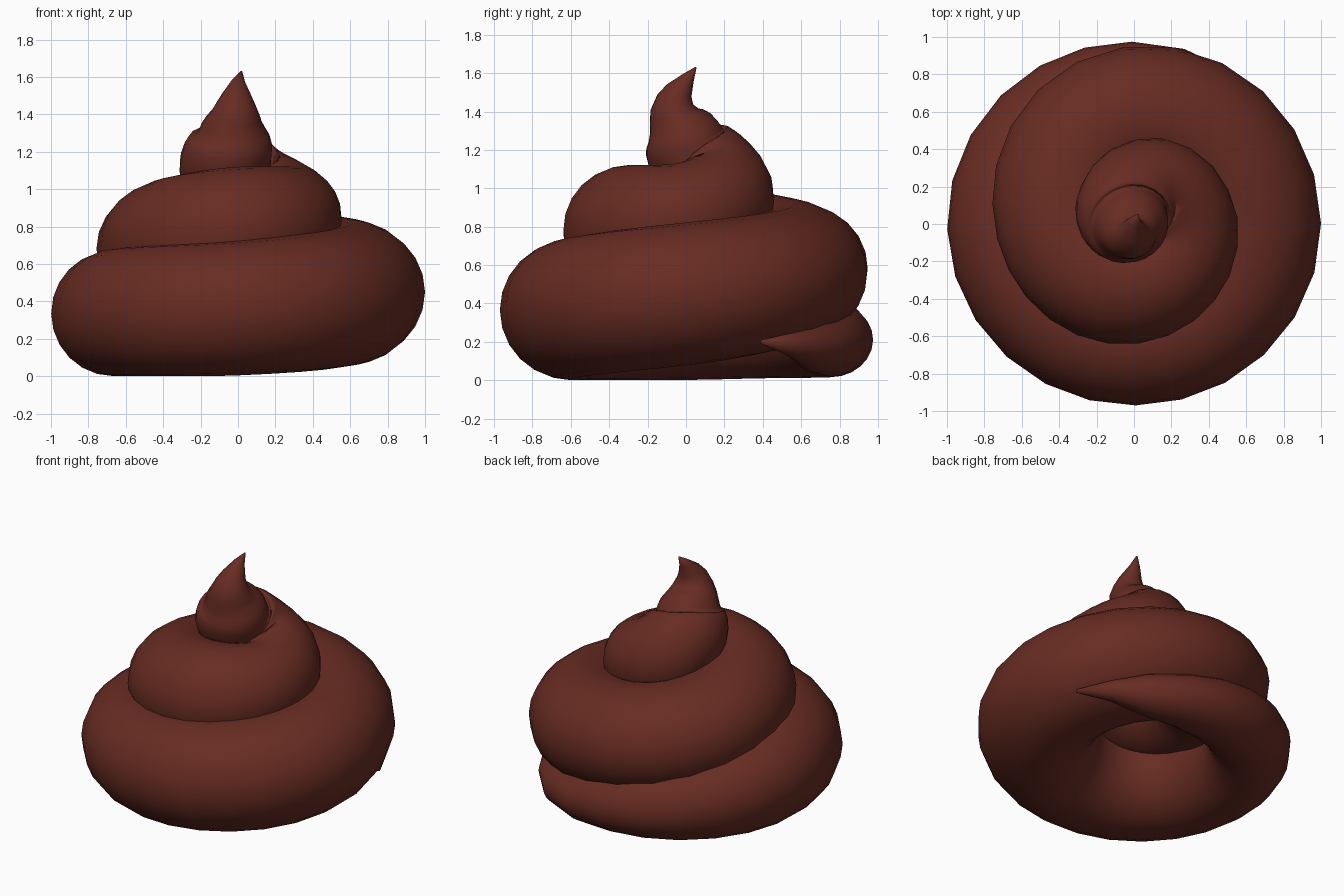
import bpy
import bmesh
from math import radians, cos, sin, tau
from mathutils import Vector

cube = bpy.data.objects.get("Cube")
if cube:
    bpy.data.objects.remove(cube, do_unlink=True)

STEP = 15    # degrees of winding between rings
SIDES = 24   # points around the tube

# winding angle, centre radius, centre height, half width, half height
KEYS = [
    (26, 0.90, 0.20, 0.01, 0.01),
    (55, 0.83, 0.17, 0.14, 0.13),
    (90, 0.755, 0.21, 0.22, 0.195),
    (135, 0.73, 0.27, 0.26, 0.26),
    (180, 0.67, 0.335, 0.33, 0.335),
    (270, 0.61, 0.365, 0.36, 0.36),
    (360, 0.615, 0.45, 0.385, 0.37),
    (450, 0.57, 0.58, 0.38, 0.345),
    (540, 0.37, 0.70, 0.37, 0.345),
    (630, 0.30, 0.78, 0.34, 0.34),
    (720, 0.27, 0.85, 0.285, 0.285),
    (780, 0.21, 0.95, 0.28, 0.28),
    (835, 0.11, 1.11, 0.25, 0.265),
    (920, 0.025, 1.26, 0.205, 0.21),
    (980, 0.06, 1.41, 0.125, 0.13),
    (985, 0.035, 1.51, 0.07, 0.075),
    (970, -0.055, 1.63, 0.004, 0.004),
]


def spline(p0, p1, p2, p3, t):
    """Smooth blend from p1 to p2."""
    return [0.5 * (2 * b + (c - a) * t + (2 * a - 5 * b + 4 * c - d) * t * t
                   + (3 * b - a - 3 * c + d) * t ** 3)
            for a, b, c, d in zip(p0, p1, p2, p3)]


def sample_path():
    samples = []
    last = len(KEYS) - 1
    for i in range(last):
        around = [KEYS[max(0, min(last, j))] for j in range(i - 1, i + 3)]
        count = max(2, round((KEYS[i + 1][0] - KEYS[i][0]) / STEP))
        for k in range(count):
            t = k / count
            s = spline(*around, t)
            s[0] = KEYS[i][0] + t * (KEYS[i + 1][0] - KEYS[i][0])
            samples.append(s)
    samples.append(list(KEYS[-1]))
    return samples


def sweep(name, samples):
    """Tapered tube along the coil, with its frame carried from ring to ring."""
    centres = [Vector((r * cos(radians(a)), r * sin(radians(a)), z))
               for a, r, z, _, _ in samples]
    bm = bmesh.new()
    rings = []
    up = Vector((0, 0, 1))
    for i, (_, _, _, half_w, half_h) in enumerate(samples):
        # look further along the path so the rings turn gently
        ahead = centres[min(i + 2, len(centres) - 1)]
        tangent = (ahead - centres[max(i - 2, 0)]).normalized()
        # keep rings upright while the coil is flat, then follow the rising tip
        if abs(tangent.z) < 0.5:
            up = Vector((0, 0, 1))
        up = (up - tangent * up.dot(tangent)).normalized()
        side = tangent.cross(up)
        ring = []
        for k in range(SIDES):
            angle = tau * k / SIDES
            p = centres[i] + side * half_w * cos(angle) + up * half_h * sin(angle)
            p.z = max(p.z, 0)
            ring.append(bm.verts.new(p))
        rings.append(ring)
    for a, b in zip(rings, rings[1:]):
        for k in range(SIDES):
            n = (k + 1) % SIDES
            bm.faces.new((a[k], a[n], b[n], b[k]))
    bm.faces.new(rings[0])
    bm.faces.new(rings[-1])
    bmesh.ops.recalc_face_normals(bm, faces=bm.faces)
    mesh = bpy.data.meshes.new(name)
    bm.to_mesh(mesh)
    bm.free()
    obj = bpy.data.objects.new(name, mesh)
    bpy.context.collection.objects.link(obj)
    return obj


# Material
brown = bpy.data.materials.new("warm_brown")
brown.use_nodes = True
colour = (0.135, 0.025, 0.016, 1)
brown.diffuse_color = colour
brown.node_tree.nodes["Principled BSDF"].inputs["Base Color"].default_value = colour

# Coiled swirl
swirl = sweep("coiled_swirl", sample_path())
swirl.data.materials.append(brown)
for poly in swirl.data.polygons:
    poly.use_smooth = True
